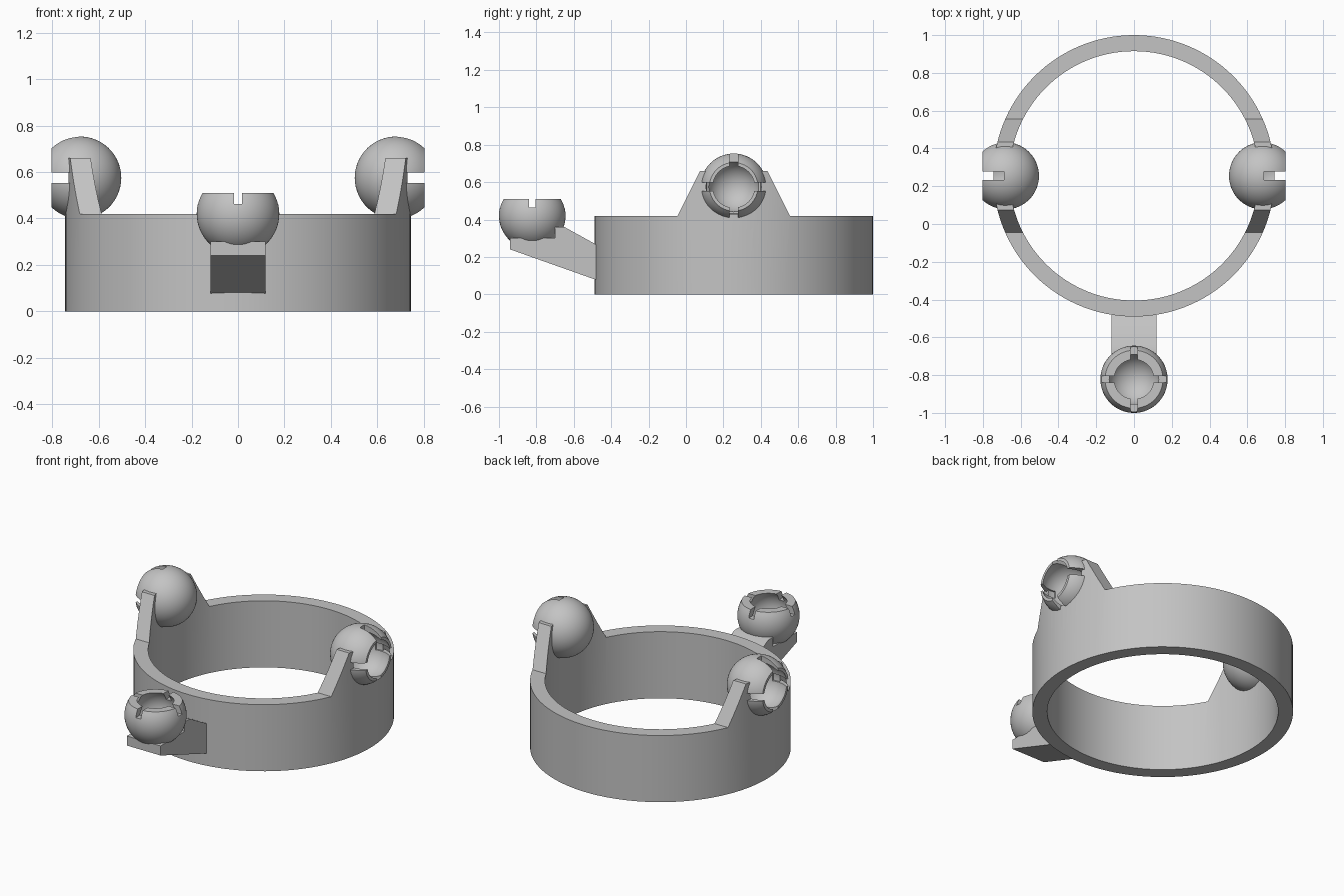
import bpy, bmesh, math
from mathutils import Matrix, Vector

if "Cube" in bpy.data.objects:
    bpy.data.objects.remove(bpy.data.objects["Cube"], do_unlink=True)

GREY = (0.55, 0.55, 0.55, 1)
grey = bpy.data.materials.new("plain grey")
grey.use_nodes = True
grey.diffuse_color = GREY
grey.node_tree.nodes["Principled BSDF"].inputs["Base Color"].default_value = GREY

RING_Y, RING_OUT, RING_IN = 0.255, 0.745, 0.66
BALL_R, HOLLOW_R = 0.178, 0.138


def finish(bm, name):
    bmesh.ops.recalc_face_normals(bm, faces=bm.faces)
    mesh = bpy.data.meshes.new(name)
    bm.to_mesh(mesh)
    bm.free()
    mesh.materials.append(grey)
    obj = bpy.data.objects.new(name, mesh)
    bpy.context.collection.objects.link(obj)
    return obj


def lathe(name, profile, closed, steps):
    """Spin (radius, z) points around z."""
    bm = bmesh.new()
    verts = [bm.verts.new((r, 0, z)) for r, z in profile]
    pairs = list(zip(verts, verts[1:]))
    if closed:
        pairs.append((verts[-1], verts[0]))
    edges = [bm.edges.new(p) for p in pairs]
    bmesh.ops.spin(bm, geom=verts + edges, axis=(0, 0, 1), cent=(0, 0, 0),
                   angle=math.tau, steps=steps)
    bmesh.ops.remove_doubles(bm, verts=bm.verts, dist=1e-4)
    return finish(bm, name)


def prism(name, profile, half_width):
    """Extrude a (y, z) outline along x."""
    bm = bmesh.new()
    face = bm.faces.new([bm.verts.new((-half_width, y, z)) for y, z in profile])
    out = bmesh.ops.extrude_face_region(bm, geom=[face])["geom"]
    bmesh.ops.translate(bm, vec=(2 * half_width, 0, 0),
                        verts=[v for v in out if isinstance(v, bmesh.types.BMVert)])
    return finish(bm, name)


def box(name, size, centre):
    bm = bmesh.new()
    bmesh.ops.create_cube(bm, size=1)
    bmesh.ops.scale(bm, vec=size, verts=bm.verts)
    bmesh.ops.translate(bm, vec=centre, verts=bm.verts)
    return finish(bm, name)


def ball(name, radius, centre):
    bm = bmesh.new()
    bmesh.ops.create_uvsphere(bm, u_segments=48, v_segments=24, radius=radius)
    bmesh.ops.translate(bm, vec=centre, verts=bm.verts)
    return finish(bm, name)


def carve(obj, cutters, operation="DIFFERENCE"):
    """Apply boolean cuts and discard the cutters."""
    for cutter in cutters:
        cutter.hide_render = True
        mod = obj.modifiers.new("cut", "BOOLEAN")
        mod.operation, mod.solver, mod.object = operation, "EXACT", cutter
    bpy.context.view_layer.update()
    graph = bpy.context.evaluated_depsgraph_get()
    mesh = bpy.data.meshes.new_from_object(obj.evaluated_get(graph))
    obj.modifiers.clear()
    obj.data = mesh
    for cutter in cutters:
        bpy.data.objects.remove(cutter, do_unlink=True)


def socket(name, centre, turn, rim, opening, slot_width, slot_depth):
    """Hollow ball cut flat at the rim, with four slots; opens along its own z."""
    n = 20
    start = math.asin(rim / BALL_R)
    outer = [(BALL_R * math.cos(a), BALL_R * math.sin(a)) for a in
             (-math.pi / 2 + (start + math.pi / 2) * i / n for i in range(n + 1))]
    # The hollow sphere meets the rim plane at the opening radius
    shift = rim - math.sqrt(HOLLOW_R ** 2 - opening ** 2)
    top = math.acos(opening / HOLLOW_R)
    inner = [(HOLLOW_R * math.cos(a), shift + HOLLOW_R * math.sin(a)) for a in
             (top - (top + math.pi / 2) * i / n for i in range(n + 1))]
    obj = lathe(name, outer + inner, False, 64)
    height = slot_depth + 0.1
    mid = (0, 0, rim - slot_depth + height / 2)
    carve(obj, [box("slot_cutter", (0.5, slot_width, height), mid),
                box("slot_cutter", (slot_width, 0.5, height), mid)])
    place = Matrix.Translation(centre) @ Matrix.Rotation(turn, 4, "Y")
    obj.data.transform(place)
    return obj, place @ Vector((0, 0, shift))


# Three ball sockets
left, left_hollow = socket("left_socket", (0.681, RING_Y, 0.575), math.pi / 2,
                           0.122, 0.112, 0.045, 0.115)
right, right_hollow = socket("right_socket", (-0.681, RING_Y, 0.575), -math.pi / 2,
                             0.122, 0.112, 0.045, 0.115)
front, front_hollow = socket("front_socket", (0, -0.822, 0.42), 0,
                             0.09, 0.105, 0.035, 0.047)

# Ring with two raised side supports, trimmed from a tall tube
ring = lathe("ring_with_supports", [(RING_IN, 0), (RING_OUT, 0),
                                    (RING_OUT, 0.66), (RING_IN, 0.66)], True, 120)
ring.data.transform(Matrix.Translation((0, RING_Y, 0)))
outline = [(-1, -0.1), (1.2, -0.1), (1.2, 0.42), (0.555, 0.42),
           (0.435, 0.7), (0.075, 0.7), (-0.045, 0.42), (-1, 0.42)]
# Side slopes reach the support top at the tube height
outline[4], outline[5] = (0.415, 0.7), (0.095, 0.7)
carve(ring, [prism("outline_cutter", outline, 1)], "INTERSECT")
carve(ring, [ball("hollow_cutter", HOLLOW_R + 0.01, c) for c in (left_hollow, right_hollow)])

# Bracket carrying the front socket
bracket = prism("front_bracket", [(-0.94, 0.24), (-0.94, 0.3), (-0.7, 0.3), (-0.7, 0.36),
                                  (-0.65, 0.36), (-0.46, 0.255), (-0.46, 0.07)], 0.118)
carve(bracket, [ball("hollow_cutter", HOLLOW_R + 0.005, front_hollow)])

# Smooth curved surfaces, keep hard edges
bpy.ops.object.select_all(action="DESELECT")
for obj in (left, right, front, ring, bracket):
    obj.select_set(True)
bpy.context.view_layer.objects.active = ring
bpy.ops.object.shade_smooth_by_angle(angle=math.radians(30))
